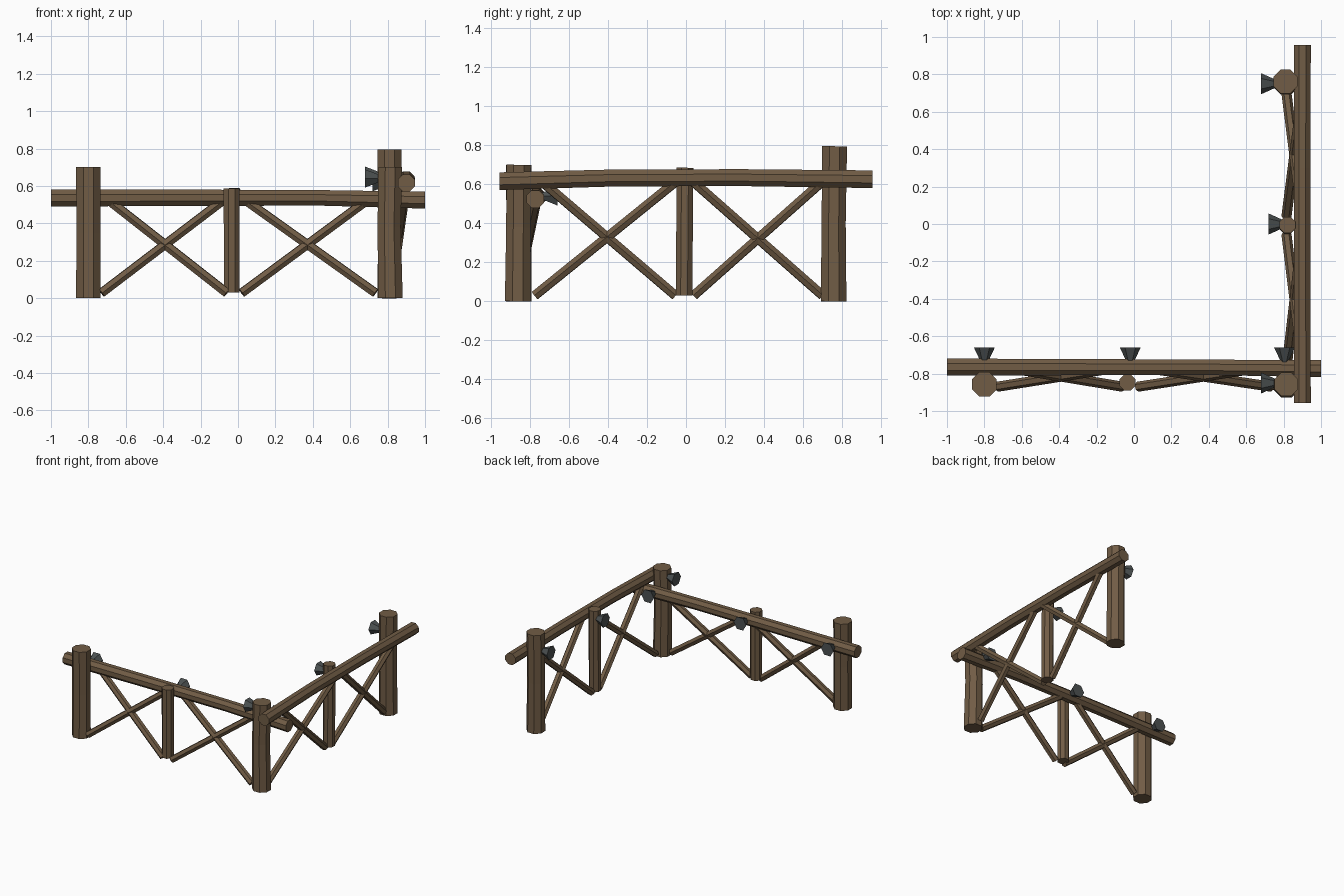
import bpy, bmesh, math
from mathutils import Vector

if "Cube" in bpy.data.objects:
    bpy.data.objects.remove(bpy.data.objects["Cube"])

def material(name, rgb):
    m = bpy.data.materials.new(name)
    m.diffuse_color = (*rgb, 1)
    m.use_nodes = True
    m.node_tree.nodes["Principled BSDF"].inputs["Base Color"].default_value = m.diffuse_color
    return m

WOOD = material("weathered brown wood", (0.165, 0.108, 0.060))
IRON = material("dark iron", (0.075, 0.085, 0.086))

def log(name, rings, sides, mat):
    """Faceted log lofted through rings of (x, y, z, radius)."""
    pts = [Vector(r[:3]) for r in rings]
    axis = (pts[-1] - pts[0]).normalized()
    ref = Vector((1, 0, 0)) if abs(axis.z) > 0.9 else Vector((0, 0, 1))
    u = (ref - axis * ref.dot(axis)).normalized()
    v = axis.cross(u)
    bm = bmesh.new()
    loops = []
    for p, r in zip(pts, rings):
        loop = []
        for i in range(sides):
            a = 2 * math.pi * (i + 0.5) / sides
            loop.append(bm.verts.new(p + r[3] * (u * math.cos(a) + v * math.sin(a))))
        loops.append(loop)
    for a, b in zip(loops, loops[1:]):
        for i in range(sides):
            j = (i + 1) % sides
            bm.faces.new((a[i], a[j], b[j], b[i]))
    bm.faces.new(loops[0][::-1])
    bm.faces.new(loops[-1])
    bmesh.ops.recalc_face_normals(bm, faces=bm.faces[:])
    me = bpy.data.meshes.new(name)
    bm.to_mesh(me)
    bm.free()
    me.materials.append(mat)
    ob = bpy.data.objects.new(name, me)
    bpy.context.collection.objects.link(ob)

# Main posts
log("left_post", [(-0.80, -0.857, 0, 0.071), (-0.80, -0.857, 0.35, 0.069), (-0.80, -0.857, 0.70, 0.071)], 8, WOOD)
log("corner_post", [(0.815, -0.863, 0, 0.071), (0.808, -0.860, 0.38, 0.067), (0.814, -0.857, 0.70, 0.069)], 8, WOOD)
log("back_post", [(0.812, 0.757, 0, 0.071), (0.810, 0.757, 0.4, 0.067), (0.810, 0.762, 0.795, 0.069)], 8, WOOD)

# Thin middle posts
log("front_middle_post", [(-0.034, -0.847, 0.03, 0.045), (-0.034, -0.847, 0.585, 0.046)], 8, WOOD)
log("side_middle_post", [(0.82, -0.01, 0.03, 0.046), (0.82, -0.005, 0.685, 0.046)], 8, WOOD)

# Top rails, slightly bowed
log("front_rail", [(-1, -0.765, 0.535, 0.049), (-0.3, -0.765, 0.537, 0.047),
                   (0.45, -0.767, 0.536, 0.045), (1, -0.773, 0.524, 0.049)], 8, WOOD)
log("side_rail", [(0.90, -0.957, 0.616, 0.049), (0.90, -0.35, 0.633, 0.047),
                  (0.90, 0.3, 0.634, 0.047), (0.90, 0.957, 0.626, 0.049)], 8, WOOD)

# Crossed braces leaning from the post feet up to the rails: (foot, head)
R = 0.027
for i, (foot, head) in enumerate([(-0.73, -0.07), (-0.06, -0.70), (0.02, 0.70), (0.735, 0.03)]):
    log(f"front_brace_{i + 1}", [(foot, -0.870, 0.028, R), (head, -0.765, 0.53, R)], 6, WOOD)
for i, (foot, head) in enumerate([(-0.775, -0.05), (-0.055, -0.74), (0.04, 0.70), (0.70, 0.035)]):
    log(f"side_brace_{i + 1}", [(0.815, foot, 0.03, R), (0.90, head, 0.615, R)], 6, WOOD)

# Iron spikes, flaring away from the fence on its inner side
for i, x in enumerate((-0.80, -0.02, 0.805)):
    log(f"front_spike_{i + 1}", [(x, -0.745, 0.54, 0.016), (x, -0.66, 0.54, 0.056)], 6, IRON)
for i, (x, y, z) in enumerate([(0.68, -0.85, 0.64), (0.72, 0.0, 0.62), (0.68, 0.75, 0.655)]):
    log(f"side_spike_{i + 1}", [(x + 0.085, y, z, 0.018), (x, y, z, 0.056)], 6, IRON)
